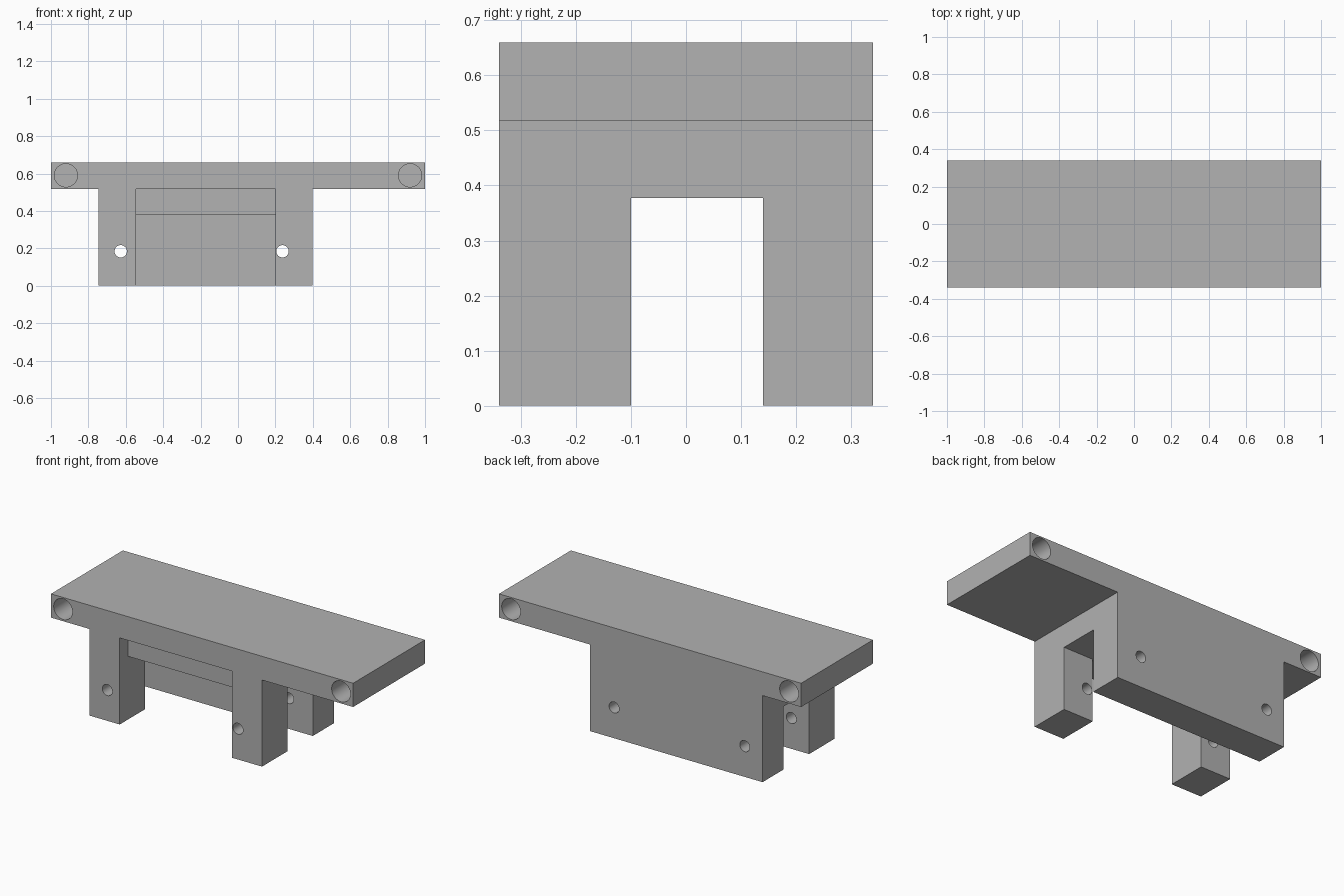
import bpy
import bmesh
from math import radians
from mathutils import Matrix, Vector

cube = bpy.data.objects.get("Cube")
if cube:
    bpy.data.objects.remove(cube, do_unlink=True)

HALF_DEPTH = 0.34
PLATE_BOTTOM, PLATE_TOP = 0.518, 0.66
LEFT, RIGHT = -0.745, 0.397

grey = bpy.data.materials.new("plain grey")
grey.use_nodes = True
colour = (0.445, 0.445, 0.445, 1)
grey.diffuse_color = colour
grey.node_tree.nodes["Principled BSDF"].inputs["Base Color"].default_value = colour


def make_object(name, bm):
    bmesh.ops.recalc_face_normals(bm, faces=bm.faces)
    mesh = bpy.data.meshes.new(name)
    bm.to_mesh(mesh)
    bm.free()
    mesh.materials.append(grey)
    obj = bpy.data.objects.new(name, mesh)
    bpy.context.collection.objects.link(obj)
    return obj


def box(name, low, high):
    low, high = Vector(low), Vector(high)
    bm = bmesh.new()
    bmesh.ops.create_cube(bm, size=1, matrix=Matrix.Translation((low + high) / 2)
                          @ Matrix.Diagonal((*(high - low), 1)))
    return make_object(name, bm)


def bore(name, x, z, radius, y0, y1):
    bm = bmesh.new()
    place = Matrix.Translation((x, (y0 + y1) / 2, z)) @ Matrix.Rotation(radians(90), 4, "X")
    bmesh.ops.create_cone(bm, cap_ends=True, segments=48, radius1=radius,
                          radius2=radius, depth=y1 - y0, matrix=place)
    return make_object(name, bm)


# Bracket body: T-shaped front profile extruded through its depth
profile = [(-1, PLATE_TOP), (-1, PLATE_BOTTOM), (LEFT, PLATE_BOTTOM), (LEFT, 0),
           (RIGHT, 0), (RIGHT, PLATE_BOTTOM), (1, PLATE_BOTTOM), (1, PLATE_TOP)]
bm = bmesh.new()
face = bm.faces.new([bm.verts.new((x, -HALF_DEPTH, z)) for x, z in profile])
swept = bmesh.ops.extrude_face_region(bm, geom=[face])["geom"]
bmesh.ops.translate(bm, vec=(0, 2 * HALF_DEPTH, 0),
                    verts=[g for g in swept if isinstance(g, bmesh.types.BMVert)])
body = make_object("bracket_body", bm)

# Slot between back wall and front legs, then the front opening between the legs
cutters = [
    box("slot_cutter", (-0.9, -0.10, -0.1), (0.6, 0.14, 0.377)),
    box("leg_gap_cutter", (-0.545, -0.5, -0.1), (0.2, 0, 0.377)),
    box("front_recess_cutter", (-0.545, -0.5, -0.1), (0.2, -0.26, PLATE_BOTTOM)),
]

# Pin holes pass through the legs and back wall
for x in (-0.627, 0.238):
    cutters.append(bore("pin_hole_cutter", x, 0.184, 0.033, -0.5, 0.5))

# Blind sockets in both ends of the plate, front and back
for x in (-0.92, 0.92):
    cutters.append(bore("front_socket_cutter", x, 0.59, 0.062, -0.5, -0.07))
    cutters.append(bore("back_socket_cutter", x, 0.59, 0.062, 0.07, 0.5))

bpy.context.view_layer.objects.active = body
body.select_set(True)
for cutter in cutters:
    cutter.hide_render = True
    cut = body.modifiers.new(cutter.name, "BOOLEAN")
    cut.operation = "DIFFERENCE"
    cut.solver = "EXACT"
    cut.object = cutter
    bpy.ops.object.modifier_apply(modifier=cut.name)
    bpy.data.objects.remove(cutter, do_unlink=True)

bpy.ops.object.shade_smooth_by_angle(angle=radians(30))
